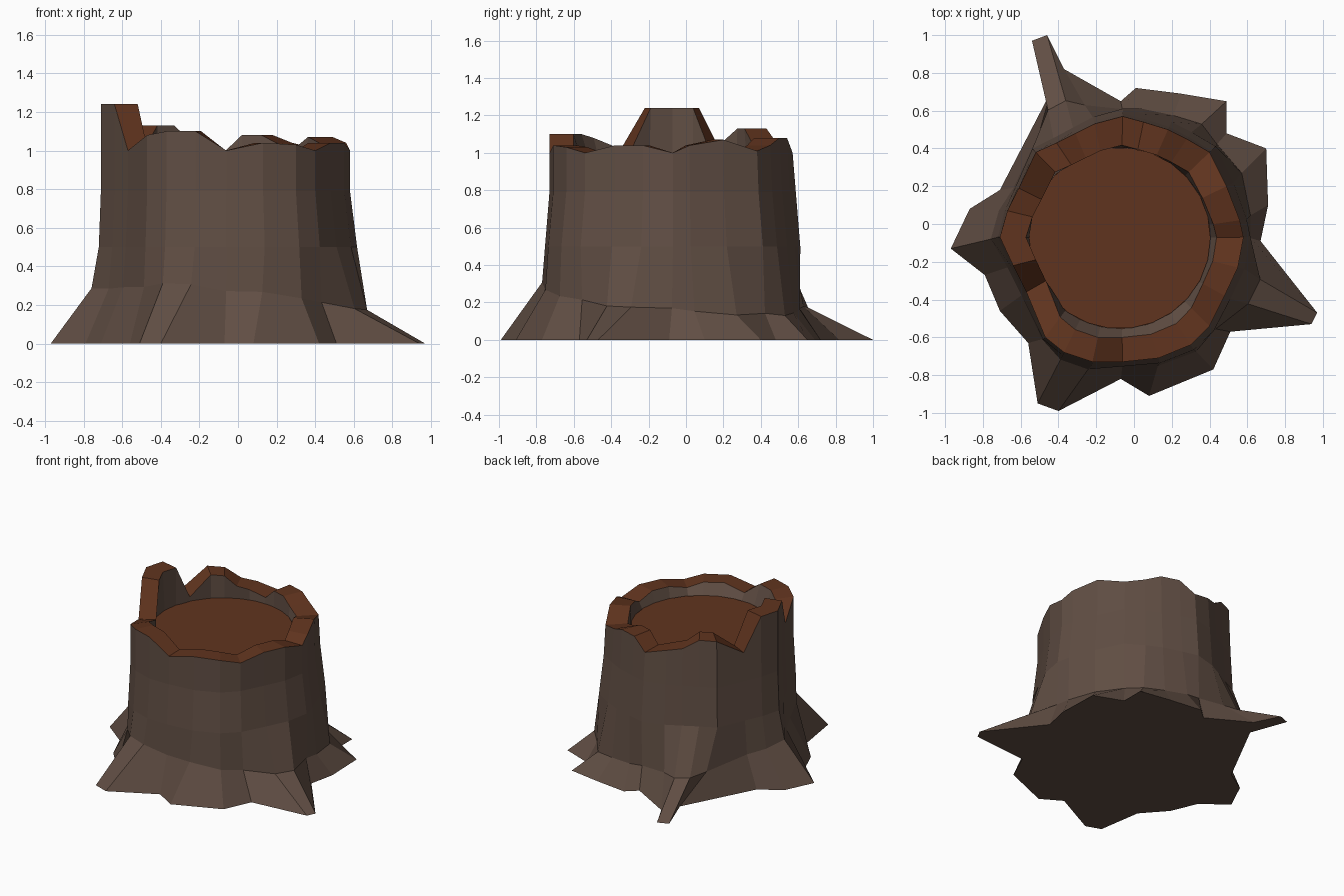
import bpy, bmesh, math
from mathutils import Vector

if "Cube" in bpy.data.objects:
    bpy.data.objects.remove(bpy.data.objects["Cube"])


def material(name, rgb):
    m = bpy.data.materials.new(name)
    m.diffuse_color = (*rgb, 1)
    m.use_nodes = True
    m.node_tree.nodes["Principled BSDF"].inputs["Base Color"].default_value = m.diffuse_color
    return m


bark = material("grey_brown_bark", (0.118, 0.076, 0.057))
wood = material("red_brown_wood", (0.118, 0.034, 0.013))

CENTRE = Vector((-0.075, -0.075, 0))
FLOOR_Z, FLOOR_R = 0.96, 0.48

# One column of the trunk each: root x, y on the ground, then rim x, y, z
COLUMNS = [
    (0.67, -0.09, 0.58, -0.07, 1.00), (0.71, 0.10, 0.56, 0.02, 1.04),
    (0.70, 0.40, 0.49, 0.20, 1.07), (0.49, 0.48, 0.40, 0.38, 1.01),
    (0.49, 0.65, 0.28, 0.45, 1.04), (0.25, 0.69, 0.18, 0.50, 1.08),
    (0.01, 0.72, 0.05, 0.54, 1.08), (-0.07, 0.65, -0.06, 0.57, 1.00),
    (-0.37, 0.82, -0.21, 0.53, 1.04), (-0.46, 1.00, -0.31, 0.48, 1.06),
    (-0.54, 0.97, -0.41, 0.43, 1.13), (-0.44, 0.70, -0.52, 0.38, 1.13),
    (-0.71, 0.18, -0.61, 0.19, 1.00), (-0.87, 0.08, -0.67, 0.07, 1.24),
    (-0.97, -0.13, -0.71, -0.07, 1.24), (-0.79, -0.27, -0.64, -0.22, 1.24),
    (-0.71, -0.46, -0.57, -0.36, 1.00), (-0.56, -0.63, -0.47, -0.60, 1.08),
    (-0.51, -0.95, -0.37, -0.68, 1.10), (-0.40, -0.99, -0.22, -0.73, 1.10),
    (-0.07, -0.82, -0.06, -0.73, 1.00), (0.08, -0.91, 0.13, -0.71, 1.04),
    (0.42, -0.77, 0.30, -0.64, 1.03), (0.51, -0.57, 0.40, -0.54, 1.00),
    (0.94, -0.53, 0.48, -0.38, 1.04), (0.97, -0.47, 0.55, -0.23, 1.04),
]


def column_points(bx, by, rx, ry, rz):
    """Points of one column from the ground up, over the rim and down inside."""
    root, rim = Vector((bx, by, 0)), Vector((rx, ry, 0))
    out = rim - CENTRE
    away = out.normalized()
    # trunk swells a little at half height, most at the back right
    belly = rim + away * (0.025 + 0.02 * rx + 0.03 * max(ry, 0))
    chest = rim + away * (0.03 * max(ry, 0))

    def at(p, z):
        return Vector((p.x, p.y, z))

    knee = rim.lerp(belly, 0.5).lerp(root, 0.24 + 0.10 * by + 0.06 * bx)
    inner = CENTRE + out * (0.78 - 0.03 * ry)
    foot = CENTRE + away * FLOOR_R
    return [root, at(knee, 0.21 - 0.07 * by - 0.07 * bx),
            at(belly, 0.50), at(chest, 0.79),
            at(rim, rz), at(inner, rz), at(foot, FLOOR_Z - 0.02)]


def finish(bm, name, mats):
    bmesh.ops.recalc_face_normals(bm, faces=bm.faces)
    me = bpy.data.meshes.new(name)
    bm.to_mesh(me)
    bm.free()
    for m in mats:
        me.materials.append(m)
    ob = bpy.data.objects.new(name, me)
    bpy.context.collection.objects.link(ob)


# Hollow-topped trunk with flared roots and a broken rim
bm = bmesh.new()
grid = [[bm.verts.new(p) for p in column_points(*c)] for c in COLUMNS]
n, rim_band = len(grid), 4
for i in range(n):
    a, b = grid[i], grid[(i + 1) % n]
    for k in range(len(a) - 1):
        f = bm.faces.new((a[k], b[k], b[k + 1], a[k + 1]))
        f.material_index = 1 if k == rim_band else 0
bm.faces.new([c[0] for c in reversed(grid)])
bm.faces.new([c[-1] for c in grid]).material_index = 1
finish(bm, "stump_trunk", [bark, wood])

# Flat cut wood inside the rim
bm = bmesh.new()
disc = [bm.verts.new(CENTRE + Vector((FLOOR_R * math.cos(t), FLOOR_R * math.sin(t), FLOOR_Z)))
        for t in (math.tau * i / n for i in range(n))]
bm.faces.new(disc)
finish(bm, "cut_wood_top", [wood])
